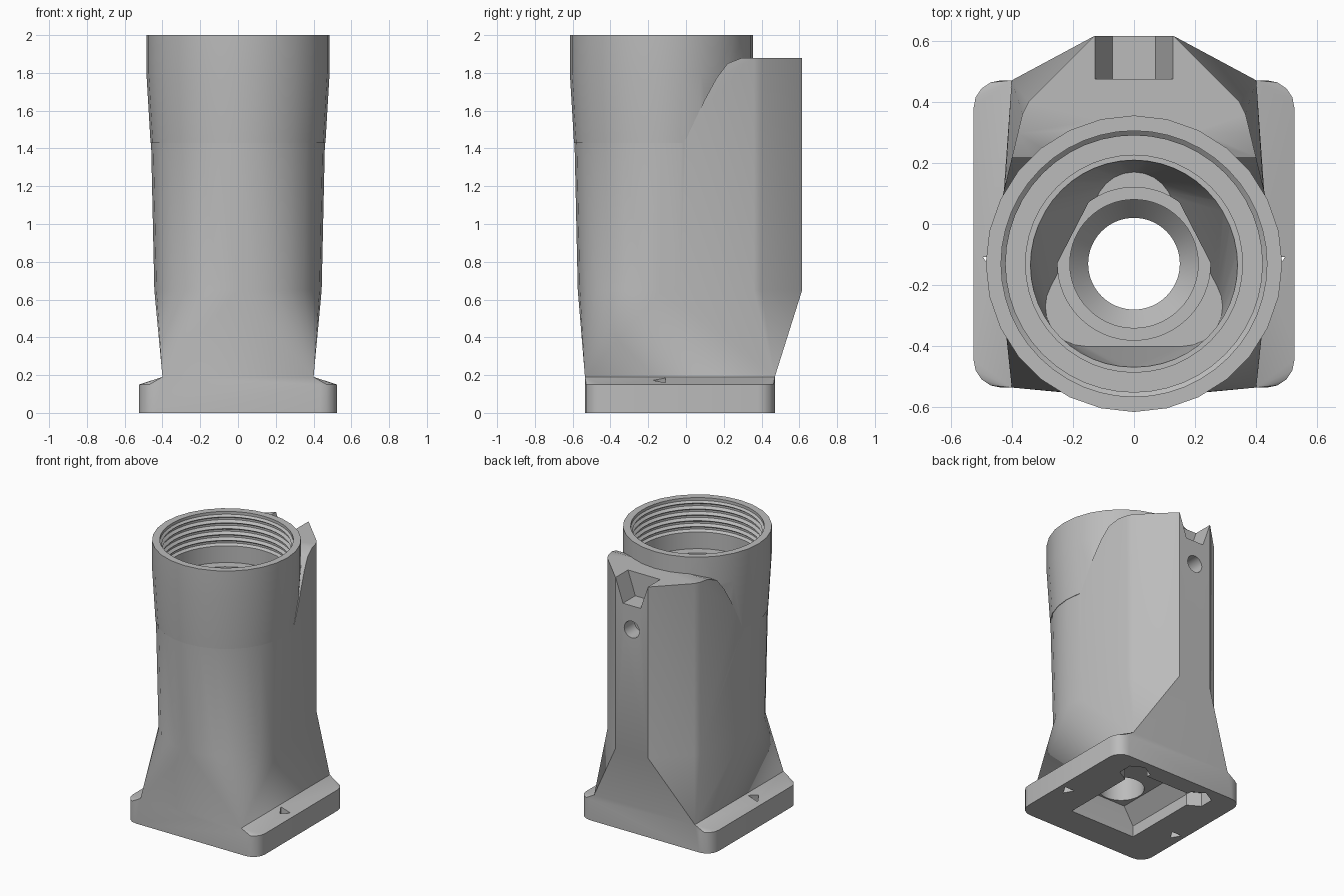
import bpy, bmesh, math

cube = bpy.data.objects.get("Cube")
if cube:
    bpy.data.objects.remove(cube, do_unlink=True)

AXIS = -0.13  # y of the bore axis

grey = bpy.data.materials.new("plain grey")
grey.use_nodes = True
grey.diffuse_color = (0.5, 0.5, 0.5, 1)
grey.node_tree.nodes["Principled BSDF"].inputs["Base Color"].default_value = (0.5, 0.5, 0.5, 1)


def finish(name, bm):
    bmesh.ops.recalc_face_normals(bm, faces=bm.faces[:])
    me = bpy.data.meshes.new(name)
    bm.to_mesh(me)
    bm.free()
    me.materials.append(grey)
    ob = bpy.data.objects.new(name, me)
    bpy.context.collection.objects.link(ob)
    return ob


def hull(name, points):
    bm = bmesh.new()
    for p in points:
        bm.verts.new(p)
    bmesh.ops.convex_hull(bm, input=bm.verts[:])
    loose = [v for v in bm.verts if not v.link_faces]
    bmesh.ops.delete(bm, geom=loose, context='VERTS')
    bmesh.ops.dissolve_limit(bm, angle_limit=0.002, verts=bm.verts[:], edges=bm.edges[:])
    return finish(name, bm)


def lathe(name, profile, n):
    """Closed solid turned about the bore axis from (radius, height) pairs."""
    bm = bmesh.new()
    rings = [[bm.verts.new(p) for p in circle(r, z, n)] for r, z in profile]
    for a, b in zip(rings, rings[1:]):
        for i in range(n):
            j = (i + 1) % n
            bm.faces.new((a[i], a[j], b[j], b[i]))
    bm.faces.new(rings[0])
    bm.faces.new(rings[-1])
    return finish(name, bm)


def prism(name, outline, half):
    """Side outline of (y, z) points extruded across x."""
    bm = bmesh.new()
    face = bm.faces.new([bm.verts.new((-half, y, z)) for y, z in outline])
    out = bmesh.ops.extrude_face_region(bm, geom=[face])
    verts = [v for v in out["geom"] if isinstance(v, bmesh.types.BMVert)]
    bmesh.ops.translate(bm, verts=verts, vec=(2 * half, 0, 0))
    return finish(name, bm)


def circle(r, z, n=28, x=0, y=AXIS):
    return [(x + r * math.sin(2 * math.pi * i / n),
             y - r * math.cos(2 * math.pi * i / n), z) for i in range(n)]


def rect(x, y0, y1, z):
    return [(sx * x, y, z) for sx in (-1, 1) for y in (y0, y1)]


def combine(target, other, mode):
    mod = target.modifiers.new("join", 'BOOLEAN')
    mod.operation = mode
    mod.solver = 'EXACT'
    mod.object = other
    bpy.context.view_layer.objects.active = target
    bpy.ops.object.modifier_apply(modifier=mod.name)
    bpy.data.objects.remove(other, do_unlink=True)


def section(r, z):
    """Round front with a tapered, flat-ended back."""
    back = [(s * x, y, z) for s in (-1, 1)
            for x, y in ((0.13, 0.615), (0.345, 0.4), (0.365, 0.36))]
    return circle(r, z) + back


# Main column and its curved rear shoulder
body = hull("housing", section(0.443, 0.65) + section(0.47, 1.88))
shoulder = [(-0.8, 1.45), (0, 1.45), (0.1, 1.66), (0.16, 1.77), (0.22, 1.85), (0.3, 1.881),
            (0.3, 2.2), (-0.8, 2.2)]
combine(body, prism("shoulder_cutter", shoulder, 0.8), 'DIFFERENCE')

# Flared foot of the column
combine(body, hull("skirt", rect(0.4, -0.535, 0.47, 0.19) + section(0.443, 0.65)), 'UNION')

# Base flange with rounded corners and sloping top
flange = rect(0.4, -0.535, 0.47, 0.19)
for z in (0, 0.15):
    for x in (-0.435, 0.435):
        for y in (-0.445, 0.38):
            flange += circle(0.09, z, 16, x, y)
combine(body, hull("flange", flange), 'UNION')

# Round collar
combine(body, lathe("collar", [(0.463, 1.43), (0.485, 1.8), (0.485, 2)], 28), 'UNION')

# Threaded mouth
mouth = [(0.42, 1.64), (0.42, 1.76)]
for i in range(5):
    z = 1.765 + i * 0.042
    mouth += [(0.437, z + 0.008), (0.437, z + 0.022), (0.42, z + 0.034)]
mouth += [(0.435, 1.98), (0.435, 2.1)]
combine(body, lathe("mouth_cutter", mouth, 48), 'DIFFERENCE')

# Stepped chamber: round, then rounded triangle, then funnel to the outlet
combine(body, lathe("chamber_cutter", [(0.355, 1.0), (0.355, 1.7)], 48), 'DIFFERENCE')
tri = []
for x, y in ((0, 0.04), (-0.16, -0.27), (0.16, -0.27)):
    for z in (0.6, 0.8):
        tri += circle(0.13, z, 24, x, y)
combine(body, hull("triangle_cutter", tri + circle(0.34, 1.01, 48)), 'DIFFERENCE')
funnel = [(0.15, 0.05), (0.15, 0.35), (0.21, 0.42), (0.21, 0.5), (0.25, 0.5), (0.25, 0.65)]
combine(body, lathe("outlet_cutter", funnel, 64), 'DIFFERENCE')

# Underside pocket with two ears, and the flange drain holes
pocket = rect(0.26, -0.32, 0.34, -0.1) + rect(0.26, -0.32, 0.34, 0.08) + rect(0.16, -0.29, 0.2, 0.18)
combine(body, hull("pocket_cutter", pocket), 'DIFFERENCE')
for s in (-1, 1):
    ear = circle(0.1, -0.1, 6, s * 0.26, 0.32) + circle(0.1, 0.1, 6, s * 0.26, 0.32)
    combine(body, hull("ear_cutter", ear), 'DIFFERENCE')
    drain = circle(0.045, -0.1, 3, s * 0.455, AXIS) + circle(0.045, 0.3, 3, s * 0.455, AXIS)
    combine(body, hull("drain_cutter", drain), 'DIFFERENCE')

# Dovetail notch in the rear top edge
notch = rect(0.07, 0.475, 0.7, 1.71) + rect(0.13, 0.475, 0.7, 1.885)
combine(body, hull("notch_cutter", notch), 'DIFFERENCE')

# Round socket in the back face
socket = [(x, y, 1.54 + d - AXIS) for y in (0.5, 0.7) for x, d, _ in circle(0.06, 0, 24)]
combine(body, hull("socket_cutter", socket), 'DIFFERENCE')

# Shading
bpy.ops.object.select_all(action='DESELECT')
body.select_set(True)
bpy.context.view_layer.objects.active = body
bpy.ops.object.shade_smooth_by_angle(angle=math.radians(25))
